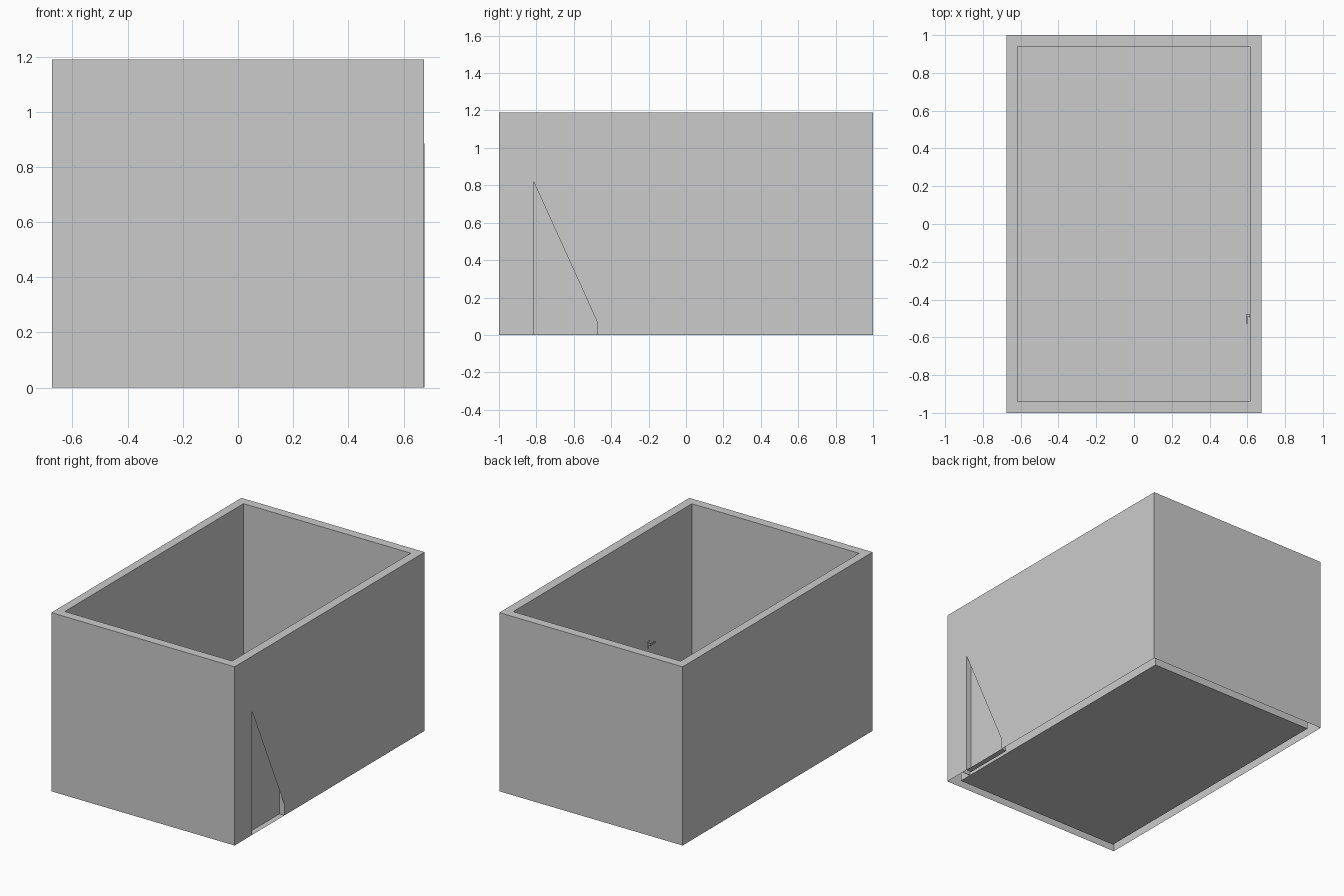
import bpy, bmesh

if "Cube" in bpy.data.objects:
    bpy.data.objects.remove(bpy.data.objects["Cube"])

X, Y, H = 0.675, 1.0, 1.19            # outer half sizes and height
L, R, IY = -0.618, 0.615, 0.94        # inner faces of the walls
D0, D1, DH, DX = -0.815, -0.475, 0.82, 0.638   # doorway recess


def mesh_object(name, faces):
    """Build an object from face outlines, welding shared corners."""
    bm = bmesh.new()
    for f in faces:
        bm.faces.new([bm.verts.new(p) for p in f])
    bmesh.ops.remove_doubles(bm, verts=bm.verts, dist=1e-5)
    me = bpy.data.meshes.new(name)
    bm.to_mesh(me)
    bm.free()
    ob = bpy.data.objects.new(name, me)
    bpy.context.collection.objects.link(ob)
    return ob


def box(name, lo, hi):
    bpy.ops.mesh.primitive_cube_add(size=1, location=[(a + b) / 2 for a, b in zip(lo, hi)])
    ob = bpy.context.object
    ob.name = name
    ob.scale = [b - a for a, b in zip(lo, hi)]
    return ob


def ring(x0, x1, y, z):
    return [(x0, -y, z), (x1, -y, z), (x1, y, z), (x0, y, z)]


ob, ot = ring(-X, X, Y, 0), ring(-X, X, Y, H)
ib, it = ring(L, R, IY, 0), ring(L, R, IY, H)

# Outer walls, hollow and open underneath; the right one has the sloped opening
outline = [(-Y, 0), (D0, 0), (D0, DH), (D1, 0.07), (D1, 0), (Y, 0), (Y, H), (-Y, H)]
walls = [[(X, y, z) for y, z in outline]]
for i in (0, 2, 3):
    j = (i + 1) % 4
    walls.append([ob[i], ob[j], ot[j], ot[i]])
# Top rim and inner walls
for i in range(4):
    j = (i + 1) % 4
    walls.append([ot[i], ot[j], it[j], it[i]])
    walls.append([ib[j], ib[i], it[i], it[j]])
mesh_object("walls", walls)

# Floor
mesh_object("floor", [ib])

# Doorway recess: jambs, head, threshold and door panel
corners = [(D0, 0), (D1, 0), (D1, DH), (D0, DH)]
recess = [[(DX, y, z) for y, z in corners]]
for i in range(4):
    (a, b), (c, d) = corners[i], corners[(i + 1) % 4]
    recess.append([(X, a, b), (X, c, d), (DX, c, d), (DX, a, b)])
mesh_object("doorway", recess)

# Thin trim strip beside the door, showing on both faces of the wall
box("door_trim", (R - 0.002, -0.854, 0), (X + 0.001, -0.851, 0.885))

# Door handles: spindle, rose and levers inside and outside
box("handle_spindle", (0.597, -0.49, 0.425), (0.656, -0.48, 0.435))
for side, x in (("inner", 0.595), ("outer", 0.652)):
    box(side + "_lever", (x, -0.53, 0.424), (x + 0.006, -0.477, 0.436))
box("handle_rose", (0.611, -0.495, 0.40), (0.642, -0.476, 0.45))
